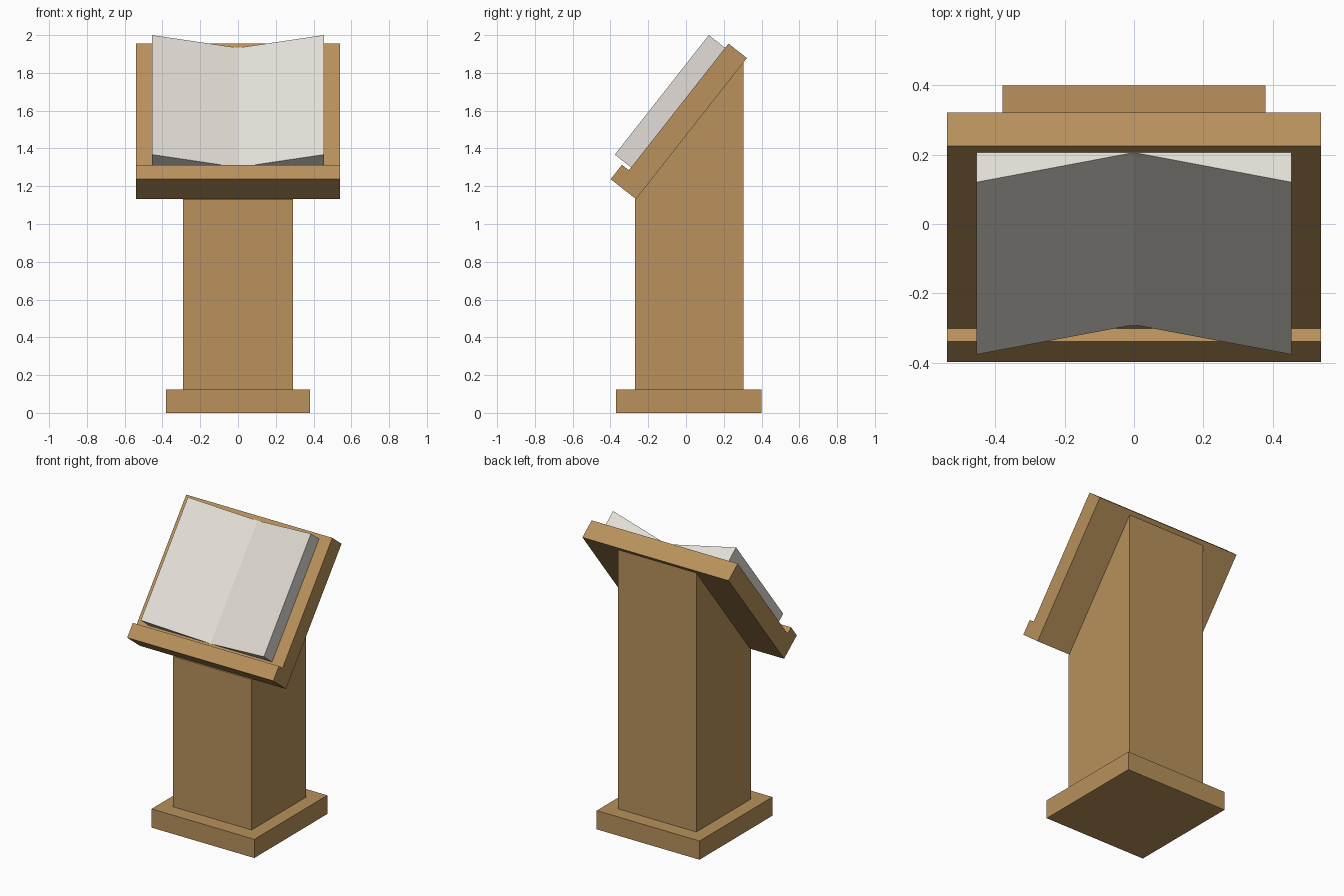
import bpy, bmesh
from mathutils import Vector

if "Cube" in bpy.data.objects:
    bpy.data.objects.remove(bpy.data.objects["Cube"])


def material(name, rgb):
    m = bpy.data.materials.new(name)
    m.diffuse_color = (*rgb, 1)
    m.use_nodes = True
    m.node_tree.nodes["Principled BSDF"].inputs["Base Color"].default_value = m.diffuse_color
    return m


wood = material("oak wood", (0.48, 0.285, 0.105))
paper = material("paper", (0.77, 0.73, 0.68))


def extrude(name, profile, offset, mat):
    """Solid made by sweeping a closed 3D profile along an offset."""
    bm = bmesh.new()
    face = bm.faces.new([bm.verts.new(p) for p in profile])
    res = bmesh.ops.extrude_face_region(bm, geom=[face])
    moved = [v for v in res["geom"] if isinstance(v, bmesh.types.BMVert)]
    bmesh.ops.translate(bm, verts=moved, vec=offset)
    bmesh.ops.recalc_face_normals(bm, faces=bm.faces)
    me = bpy.data.meshes.new(name)
    bm.to_mesh(me)
    bm.free()
    me.materials.append(mat)
    ob = bpy.data.objects.new(name, me)
    bpy.context.collection.objects.link(ob)
    return ob


def side_solid(name, yz, half_width, mat):
    """Side profile (y, z) swept across x."""
    return extrude(name, [(-half_width, y, z) for y, z in yz],
                   (2 * half_width, 0, 0), mat)


# Sloping frame of the reading board: u runs uphill, n points off the board
u = Vector((0, 0.618, 0.786))
n = Vector((0, -0.786, 0.618))
top = Vector((0, 0.225, 1.955))


def on_board(x, a, h):
    return top + Vector((x, 0, 0)) + u * a + n * h


# Base slab
side_solid("base", [(-0.37, 0), (0.40, 0), (0.40, 0.125), (-0.37, 0.125)], 0.38, wood)

# Post with its top cut to the slope of the board
side_solid("post", [(-0.27, 0.12), (0.305, 0.12), (0.305, 1.862), (-0.27, 1.13)], 0.29, wood)

# Board with a book-stop lip along its lower edge
board = [(0, 0), (0, -0.124), (-0.95, -0.124), (-0.95, 0.047), (-0.853, 0.047), (-0.853, 0)]
extrude("reading_board", [on_board(-0.54, a, h) for a, h in board], (1.08, 0, 0), wood)

# Open book: two wedges of pages, thin at the spine
for side, label in ((-1, "left"), (1, "right")):
    wedge = [(0, -0.005), (0.455, -0.005), (0.455, 0.11), (0, 0.001)]
    extrude(label + "_pages", [on_board(side * x, -0.834, h) for x, h in wedge],
            u * 0.805, paper)
